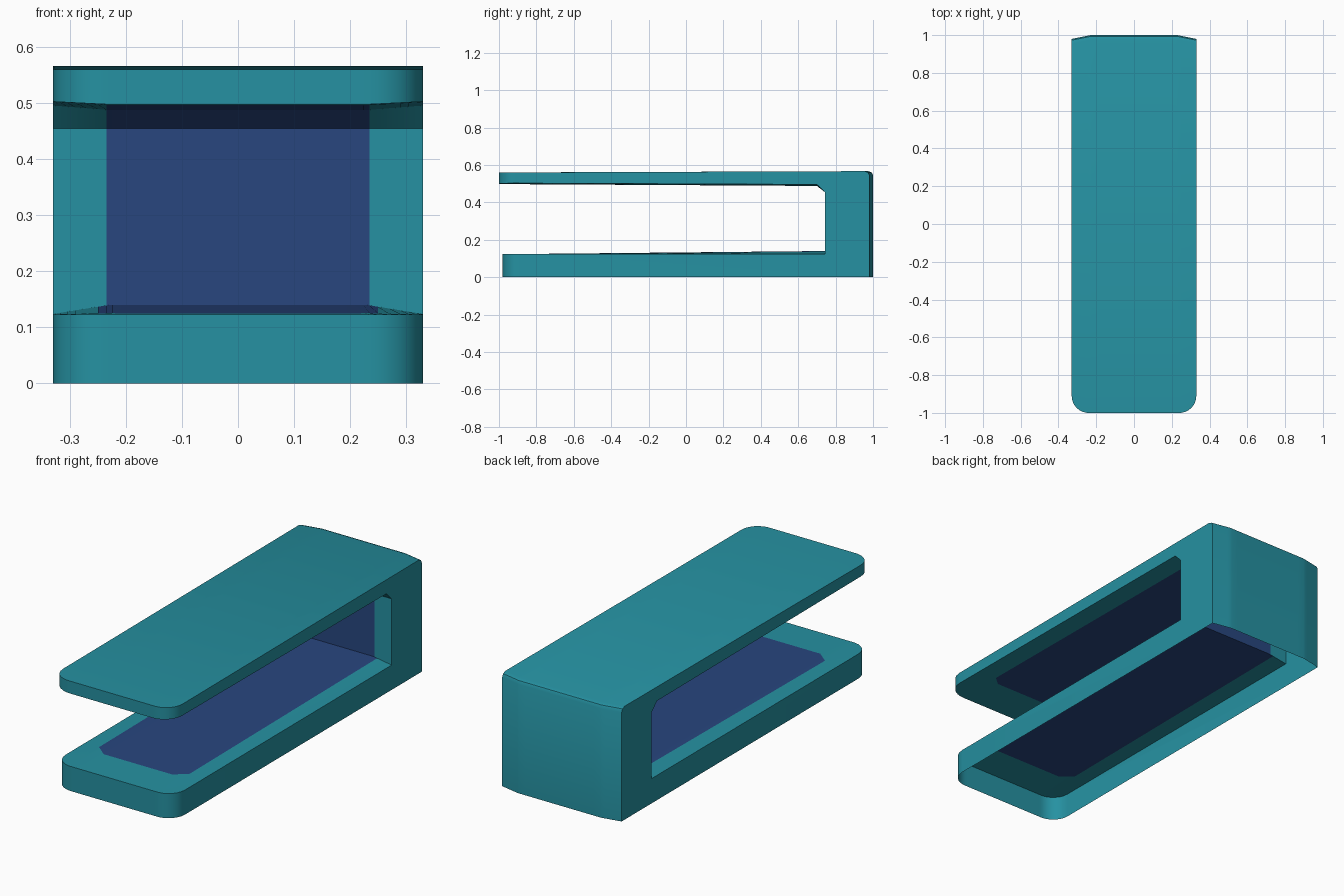
import bpy, bmesh, math

if "Cube" in bpy.data.objects:
    bpy.data.objects.remove(bpy.data.objects["Cube"])

HALF = 0.33      # half width
R = 0.09         # front corner radius


def material(name, rgb):
    m = bpy.data.materials.new(name)
    m.diffuse_color = (*rgb, 1.0)
    m.use_nodes = True
    m.node_tree.nodes["Principled BSDF"].inputs["Base Color"].default_value = m.diffuse_color
    return m


def lerp(y, y0, z0, y1, z1):
    return z0 + (z1 - z0) * (y - y0) / (y1 - y0)


def section(x):
    """C-shaped section (y, z) at one station across the width."""
    a = abs(x)
    d = max(0.0, a - (HALF - R))
    corner = R - math.sqrt(max(0.0, R * R - d * d))   # rounded front corners
    c = max(0.0, (a - 0.23) / 0.10)                   # falloff to the sides
    back = 1.0 - 0.02 * c                             # bowed back
    f_top, f_low = -1.0 + corner, -0.98 + corner
    paint = -0.79 + 0.05 * min(1.0, max(0.0, (a - 0.19) / 0.06))
    ceil_f, ceil_b = 0.498 + 0.005 * c, 0.488 + 0.008 * c
    floor_f, floor_b = 0.123, 0.140 - 0.016 * c
    return [
        (back, 0.0), (back, 0.545), (back - 0.007, 0.560), (back - 0.025, 0.567),
        (f_top, 0.560), (f_top, ceil_f),
        (paint, lerp(paint, f_top, ceil_f, 0.70, ceil_b)),
        (0.70, ceil_b), (0.742, 0.455), (0.742, floor_b),
        (paint, lerp(paint, f_low, floor_f, 0.742, floor_b)),
        (f_low, floor_f), (f_low, 0.0),
    ]


# Shell: loft the section across the width, bottom left open
half = [0.19, 0.225, 0.235, 0.25, 0.27, 0.29, 0.305, 0.318, 0.326, HALF]
stations = [-v for v in reversed(half)] + [0.0] + half
bm = bmesh.new()
rows = [[bm.verts.new((x, y, z)) for y, z in section(x)] for x in stations]
for i in range(len(rows) - 1):
    mid = abs(stations[i] + stations[i + 1]) / 2
    for j in range(len(rows[i]) - 1):
        f = bm.faces.new((rows[i][j], rows[i][j + 1], rows[i + 1][j + 1], rows[i + 1][j]))
        # Blue lining on ceiling, inner wall and floor
        limit = 0.25 if j == 9 else 0.235
        if j in (6, 7, 8, 9) and mid < limit:
            f.material_index = 1

# Flat C-shaped side walls
bm.faces.new(rows[0])
bm.faces.new(list(reversed(rows[-1])))
bmesh.ops.recalc_face_normals(bm, faces=bm.faces[:])
top = max(bm.faces, key=lambda f: f.calc_center_median().z * (abs(f.normal.z) > 0.9))
if top.normal.z < 0:
    bmesh.ops.reverse_faces(bm, faces=bm.faces[:])

mesh = bpy.data.meshes.new("open_sided_shell")
bm.to_mesh(mesh)
bm.free()
mesh.materials.append(material("teal", (0.019, 0.285, 0.36)))
mesh.materials.append(material("navy blue", (0.021, 0.061, 0.212)))
shell = bpy.data.objects.new("open_sided_shell", mesh)
bpy.context.collection.objects.link(shell)
bpy.context.view_layer.objects.active = shell
shell.select_set(True)
bpy.ops.object.shade_smooth_by_angle(angle=math.radians(32))
